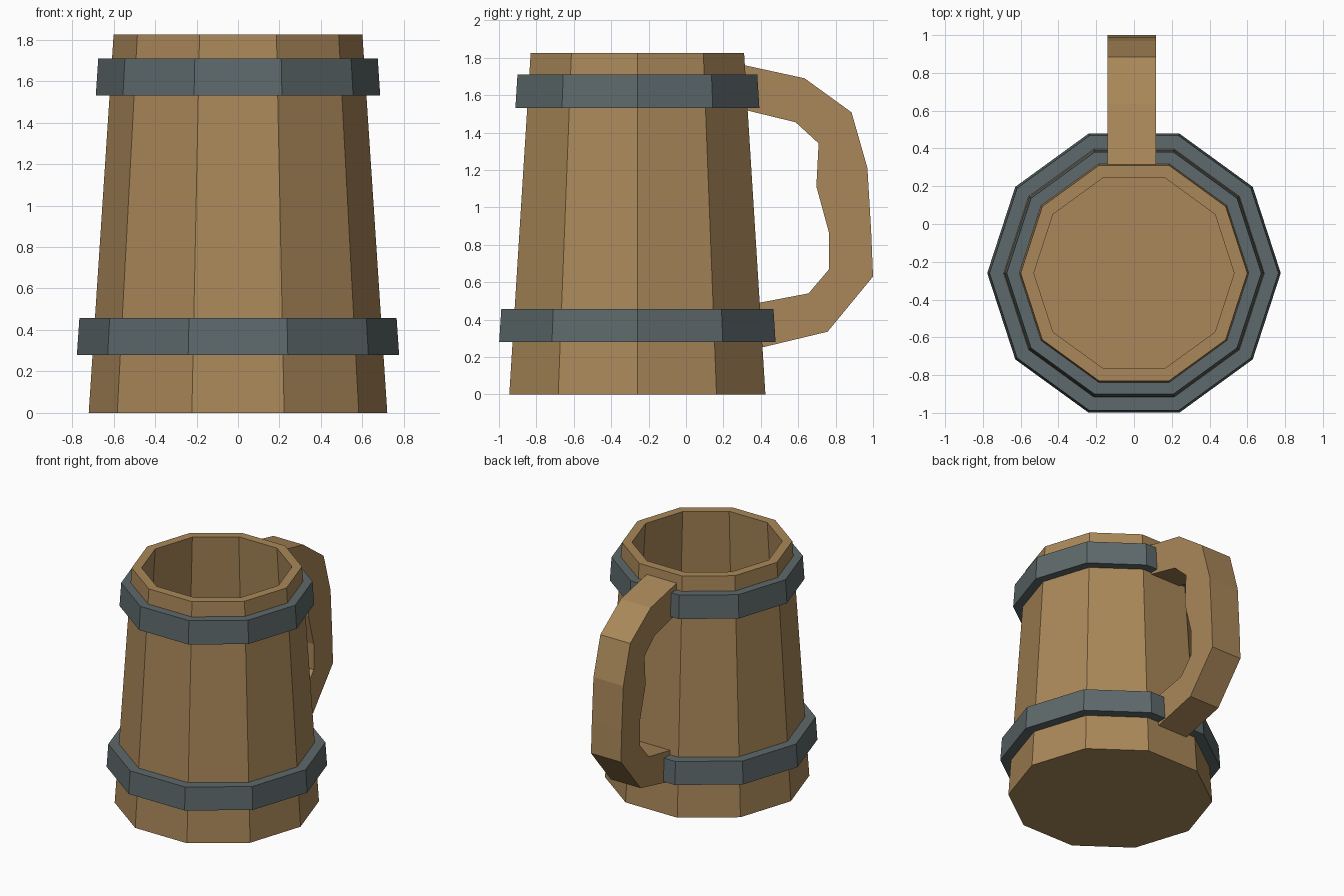
import bpy, bmesh, math

if "Cube" in bpy.data.objects:
    bpy.data.objects.remove(bpy.data.objects["Cube"])

CY = -0.26      # barrel axis y
SIDES = 10


def material(name, rgb):
    m = bpy.data.materials.new(name)
    m.diffuse_color = (*rgb, 1)
    m.use_nodes = True
    m.node_tree.nodes["Principled BSDF"].inputs["Base Color"].default_value = m.diffuse_color
    return m


wood = material("wood", (0.40, 0.245, 0.10))
iron = material("iron", (0.11, 0.14, 0.145))


def finish(name, bm, mat):
    bmesh.ops.recalc_face_normals(bm, faces=bm.faces)
    me = bpy.data.meshes.new(name)
    bm.to_mesh(me)
    bm.free()
    me.materials.append(mat)
    ob = bpy.data.objects.new(name, me)
    bpy.context.collection.objects.link(ob)
    return ob


def lathe(name, profile, mat, closed):
    """Ten-sided solid from (radius, z) rings; open profiles get end caps."""
    bm = bmesh.new()
    rings = []
    for r, z in profile:
        rings.append([bm.verts.new((r * math.cos(a), CY + r * math.sin(a), z))
                      for a in (2 * math.pi * i / SIDES for i in range(SIDES))])
    pairs = list(zip(rings, rings[1:]))
    if closed:
        pairs.append((rings[-1], rings[0]))
    for low, high in pairs:
        for i in range(SIDES):
            j = (i + 1) % SIDES
            bm.faces.new((low[i], low[j], high[j], high[i]))
    if not closed:
        bm.faces.new(rings[0])
        bm.faces.new(rings[-1])
    return finish(name, bm, mat)


# Hollow tapered barrel with a floor
lathe("mug_body", [(0.72, 0), (0.60, 1.825), (0.53, 1.825), (0.64, 0.10)], wood, False)

# Iron bands hugging the barrel
for name, z0, z1, r0, r1 in (("lower_band", 0.28, 0.457, 0.777, 0.765),
                             ("upper_band", 1.53, 1.71, 0.686, 0.674)):
    wall0, wall1 = (0.72 - 0.12 * z / 1.825 - 0.01 for z in (z0, z1))
    lathe(name, [(r0, z0), (r1, z1), (wall1, z1), (wall0, z0)], iron, True)

# Handle: outer and inner outlines in the y-z plane, extruded along x
outer = [(0.28, 1.767), (0.634, 1.69), (0.885, 1.508), (0.97, 1.21),
         (0.99, 0.87), (1.0, 0.63), (0.757, 0.335), (0.36, 0.24)]
inner = [(0.29, 1.527), (0.586, 1.455), (0.709, 1.342), (0.697, 1.112),
         (0.764, 0.866), (0.764, 0.668), (0.655, 0.54), (0.35, 0.482)]
bm = bmesh.new()
sections = [[bm.verts.new((x, *p)) for x, p in
             ((-0.14, o), (0.117, o), (0.117, i), (-0.14, i))]
            for o, i in zip(outer, inner)]
for a, b in zip(sections, sections[1:]):
    for k in range(4):
        n = (k + 1) % 4
        bm.faces.new((a[k], a[n], b[n], b[k]))
bm.faces.new(sections[0])
bm.faces.new(sections[-1])
finish("handle", bm, wood)
